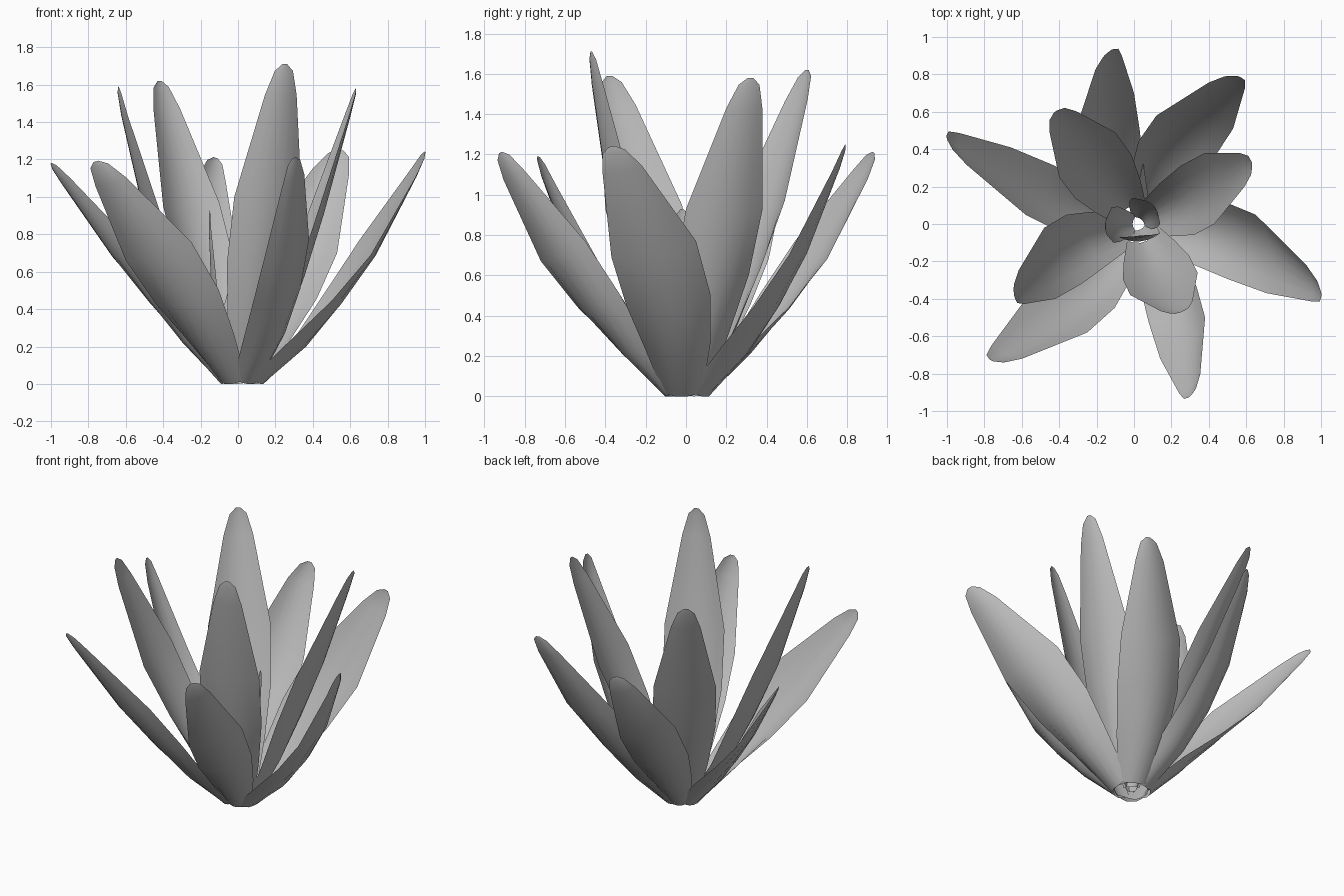
import bpy
from mathutils import Vector

if "Cube" in bpy.data.objects:
    bpy.data.objects.remove(bpy.data.objects["Cube"])

# position along leaf, relative half width, cupping
SECTIONS = [(0, .48, .55), (.2, .78, .5), (.39, .99, .38), (.6, 1, .3),
            (.91, .47, .22), (.98, .27, .2), (1, .07, .1)]
COLS = 6

grey = bpy.data.materials.new("leaf_grey")
grey.diffuse_color = (.5, .5, .5, 1)
grey.use_nodes = True
grey.node_tree.nodes["Principled BSDF"].inputs["Base Color"].default_value = grey.diffuse_color


def leaf(name, tip, left, right, base_r=.09):
    """Cupped blade from the centre to a tip, through two points on its widest edges."""
    tip, left, right = Vector(tip), Vector(left), Vector(right)
    mid, half = (left + right) / 2, (left - right) / 2
    out = Vector((mid.x, mid.y, 0)).normalized()
    base = out * base_r + Vector((.02, 0, .03))
    flat = Vector((-out.y, out.x, 0)) * half.length
    k = .6
    # quadratic spine passing through base, mid and tip
    ctrl = (mid - base * (1 - k) ** 2 - tip * k * k) / (2 * k * (1 - k))
    verts, faces = [], []
    for t, w, cup in SECTIONS:
        c = base * (1 - t) ** 2 + ctrl * 2 * t * (1 - t) + tip * t * t
        tangent = ((ctrl - base) * (1 - t) + (tip - ctrl) * t).normalized()
        side = flat.lerp(half, min(1, t / .5)) * w
        back = side.cross(tangent)
        if back.dot(out) < 0:
            back = -back
        for j in range(COLS + 1):
            u = 2 * j / COLS - 1
            p = c + side * u + back * cup * (1 - u * u)
            p.z = max(p.z, 0)
            verts.append(p)
    n = COLS + 1
    for i in range(len(SECTIONS) - 1):
        for j in range(COLS):
            a = i * n + j
            faces.append((a, a + 1, a + n + 1, a + n))
    me = bpy.data.meshes.new(name)
    me.from_pydata(verts, [], faces)
    me.shade_smooth()
    me.materials.append(grey)
    ob = bpy.data.objects.new(name, me)
    bpy.context.collection.objects.link(ob)


# outer spreading leaves: tip, left edge, right edge
outer = [
    ((-.12, .93, 1.21), (-.30, .54, .77), (0, .70, .68)),
    ((-1.0, .46, 1.18), (-.58, .05, .77), (-.66, .41, .68)),
    ((-.76, -.73, 1.19), (-.25, -.58, .76), (-.60, -.43, .66)),
    ((.30, -.92, 1.21), (.38, -.50, .77), (.14, -.72, .67)),
    ((1.0, -.37, 1.24), (.65, .05, .77), (.71, -.37, .69)),
    ((.55, .79, 1.25), (.12, .58, .78), (.53, .51, .70)),
]
# tall upright leaves
inner = [
    ((-.42, .60, 1.62), (-.40, .25, .95), (-.10, .49, .97)),
    ((.63, .32, 1.58), (.38, .38, .93), (.43, 0, .93)),
    ((.25, -.47, 1.71), (.34, -.26, 1.0), (-.02, -.38, 1.0)),
    ((-.64, -.38, 1.59), (-.42, -.40, .93), (-.48, -.02, .95)),
]
# small young leaves in the heart
heart = [
    ((-.15, -.02, .93), (-.11, -.10, .5), (-.12, .09, .5)),
    ((.10, .10, .85), (-.01, .14, .45), (.14, 0, .45)),
    ((.05, -.06, .75), (.14, -.05, .4), (-.08, -.07, .4)),
]
for label, group, r in (("outer_leaf", outer, .075), ("inner_leaf", inner, .055),
                        ("heart_leaf", heart, .005)):
    for i, pts in enumerate(group):
        leaf(f"{label}_{i + 1}", *pts, base_r=r)
